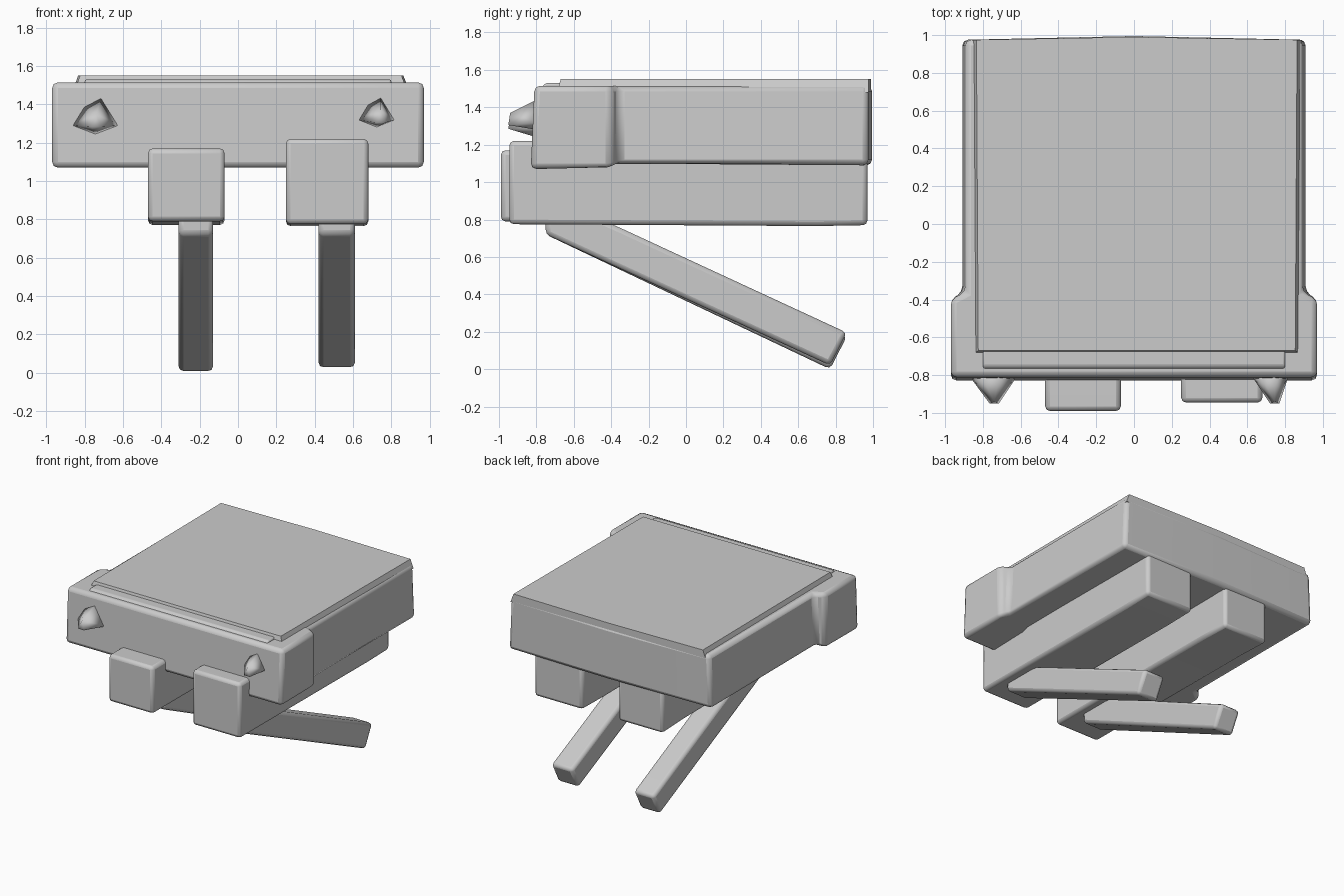
import bpy
import bmesh
import math

cube = bpy.data.objects.get("Cube")
if cube:
    bpy.data.objects.remove(cube, do_unlink=True)

grey = bpy.data.materials.new("plain_grey")
grey.use_nodes = True
grey.diffuse_color = (0.6, 0.6, 0.6, 1)
grey.node_tree.nodes["Principled BSDF"].inputs["Base Color"].default_value = (0.6, 0.6, 0.6, 1)


def prism(name, outline, low, high, axis="z", bevel=0.0, adjust=None):
    """Extrude an (x, y) outline along z, or a (y, z) outline along x."""
    bm = bmesh.new()

    def place(p, h):
        return (p[0], p[1], h) if axis == "z" else (h, p[0], p[1])

    rings = [[bm.verts.new(place(p, h)) for p in outline] for h in (low, high)]
    for ring in rings:
        bm.faces.new(ring)
    for i in range(len(outline)):
        j = (i + 1) % len(outline)
        bm.faces.new((rings[0][i], rings[0][j], rings[1][j], rings[1][i]))
    if adjust:
        for v in bm.verts:
            adjust(v.co)
    bmesh.ops.recalc_face_normals(bm, faces=bm.faces)
    mesh = bpy.data.meshes.new(name)
    bm.to_mesh(mesh)
    bm.free()
    obj = bpy.data.objects.new(name, mesh)
    bpy.context.collection.objects.link(obj)
    mesh.materials.append(grey)
    if bevel:
        mod = obj.modifiers.new("soft_edges", "BEVEL")
        mod.width = bevel
        mod.segments = 2
        mod.limit_method = "ANGLE"
        mod.angle_limit = math.radians(35)
    bpy.ops.object.select_all(action="DESELECT")
    obj.select_set(True)
    bpy.context.view_layer.objects.active = obj
    bpy.ops.object.shade_smooth_by_angle(angle=math.radians(40))
    return obj


# Main slab: wide front section, narrower rear, slightly bowed back
half = [(0.97, -0.83), (0.97, -0.4), (0.91, -0.36), (0.91, 0.975)]
outline = half + [(0, 0.995)] + [(-x, y) for x, y in reversed(half)]


def shape_body(co):
    if co.z > 1.3:
        if co.y > -0.38:
            co.x *= 0.98
        elif co.y < -0.8:
            co.y += 0.02
    elif co.y > -0.38:
        co.z += 0.02


prism("body", outline, 1.07, 1.515, bevel=0.03, adjust=shape_body)


# Flat lid with sloping edges
def shape_lid(co):
    if co.z > 1.52:
        co.x *= 0.97
        if co.y < 0:
            co.y += 0.02


prism("top_panel", [(-0.85, -0.69), (0.88, -0.69), (0.89, 0.975), (0, 0.99), (-0.86, 0.975)],
      1.48, 1.55, adjust=shape_lid)

# Raised brow along the front upper edge
prism("front_brow", [(-0.8, 1.48), (-0.75, 1.53), (-0.66, 1.53), (-0.64, 1.48)],
      -0.8, 0.8, axis="x", bevel=0.01)

# Two long beams under the slab, each with a slanted leg
for side, x0, x1, front, top, base, lx0, lx1, foot in (
        ("right", -0.47, -0.07, -0.99, 1.17, 0.78, -0.31, -0.13, 0.0),
        ("left", 0.25, 0.68, -0.945, 1.22, 0.765, 0.42, 0.61, 0.02)):
    prism(side + "_beam",
          [(front, base + 0.01), (front, top), (-0.8, top), (0.97, 1.15), (0.97, 0.77), (0.7, base)],
          x0, x1, axis="x", bevel=0.025)
    prism(side + "_leg",
          [(-0.75, 0.72), (0.77, foot), (0.86, foot + 0.175), (-0.34, 0.75), (-0.5, 0.82), (-0.75, 0.82)],
          lx0, lx1, axis="x", bevel=0.025)


# Pointed lamps on the front face
def lamp(name, x, z, tip_x, tip_z, width, height):
    bm = bmesh.new()
    ring = []
    for dx, dz in ((-1, -0.5), (0, -1), (1, -0.5), (0.25, 1), (-0.5, 0.5)):
        ring.append(bm.verts.new((x + dx * width, -0.8, z + dz * height)))
    tips = [bm.verts.new((tip_x + d, -0.95, tip_z - abs(d))) for d in (-0.025, 0.025)]
    tips.append(bm.verts.new((tip_x, -0.94, tip_z + 0.04)))
    bmesh.ops.convex_hull(bm, input=ring + tips)
    bmesh.ops.recalc_face_normals(bm, faces=bm.faces)
    mesh = bpy.data.meshes.new(name)
    bm.to_mesh(mesh)
    bm.free()
    mesh.materials.append(grey)
    mesh.shade_smooth()
    bpy.context.collection.objects.link(bpy.data.objects.new(name, mesh))


lamp("right_lamp", -0.745, 1.34, -0.74, 1.31, 0.13, 0.1)
lamp("left_lamp", 0.72, 1.36, 0.745, 1.33, 0.1, 0.08)
